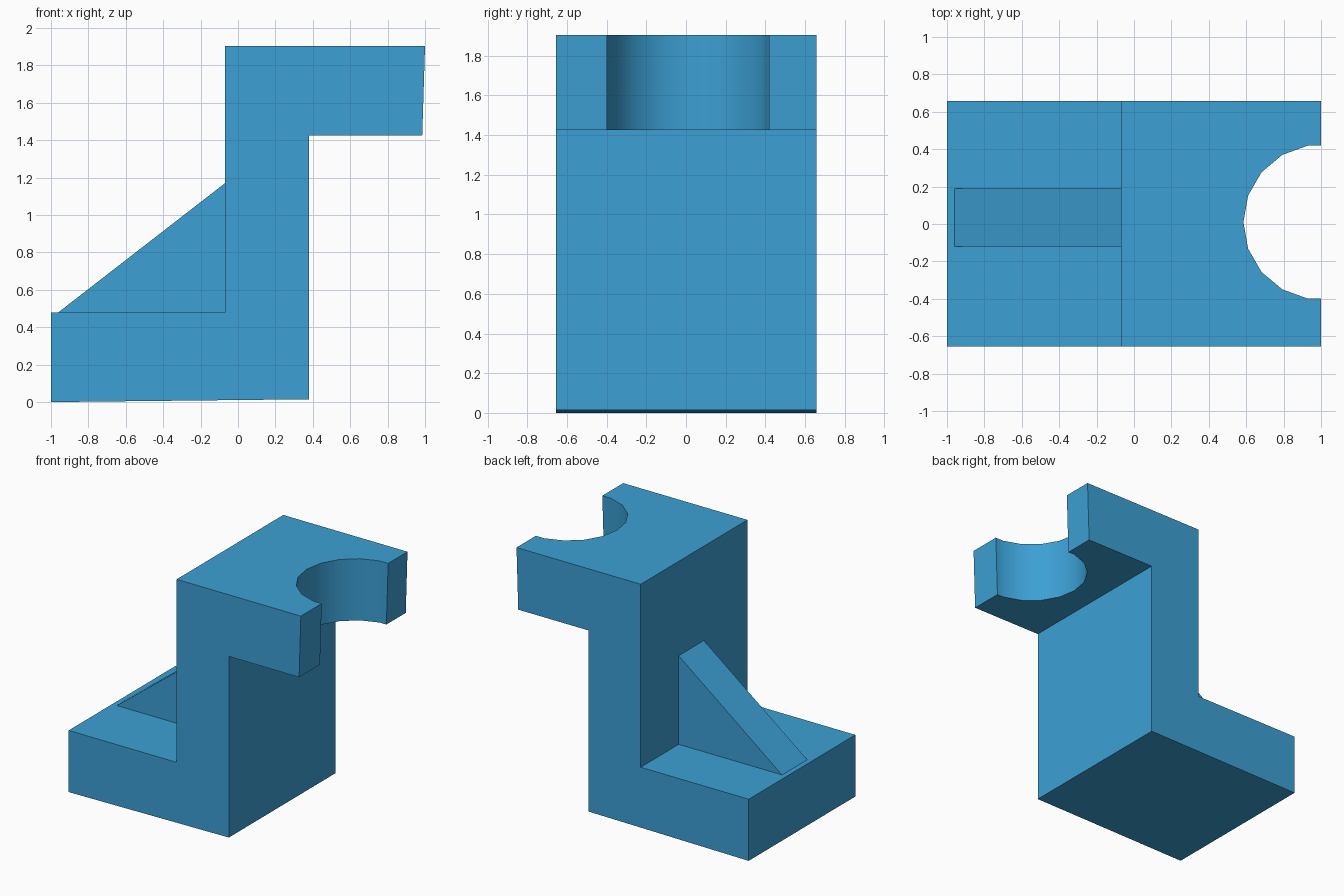
import bpy
import math

cube = bpy.data.objects.get("Cube")
if cube:
    bpy.data.objects.remove(cube, do_unlink=True)

# Single flat colour
blue = bpy.data.materials.new("sky_blue")
blue.use_nodes = True
colour = (0.045, 0.35, 0.66, 1)
blue.diffuse_color = colour
blue.node_tree.nodes["Principled BSDF"].inputs["Base Color"].default_value = colour


def extrude_profile(name, profile, y0, y1):
    """Extrude a counter-clockwise XZ profile from y0 to y1."""
    n = len(profile)
    verts = [(x, y, z) for y in (y0, y1) for x, z in profile]
    faces = [tuple(range(n)), tuple(reversed(range(n, 2 * n)))]
    for i in range(n):
        j = (i + 1) % n
        faces.append((i, i + n, j + n, j))
    mesh = bpy.data.meshes.new(name)
    mesh.from_pydata(verts, [], faces)
    mesh.materials.append(blue)
    obj = bpy.data.objects.new(name, mesh)
    bpy.context.collection.objects.link(obj)
    return obj


# Z-shaped bracket: foot, column and overhanging arm
bracket = extrude_profile("bracket_body", [
    (-1, 0), (0.38, 0.015), (0.38, 1.425), (0.985, 1.425),
    (1, 1.905), (-0.07, 1.905), (-0.07, 0.48), (-1, 0.48)], -0.655, 0.657)

# Sloped gusset between foot and column, sunk slightly into both
extrude_profile("gusset_rib", [
    (-0.96, 0.44), (-0.03, 0.44), (-0.03, 1.17),
    (-0.07, 1.17), (-0.96, 0.48)], -0.12, 0.19)

# Round notch in the end of the arm
bpy.ops.mesh.primitive_cylinder_add(
    vertices=18, radius=0.415, depth=0.8, location=(1.0, 0.01, 1.67),
    rotation=(0, 0, math.pi / 2))
cutter = bpy.context.object
cutter.name = "notch_cutter"
cutter.data.materials.append(blue)
cutter.hide_render = True

cut = bracket.modifiers.new("notch", "BOOLEAN")
cut.operation = "DIFFERENCE"
cut.solver = "EXACT"
cut.object = cutter

bpy.ops.object.select_all(action="DESELECT")
bracket.select_set(True)
bpy.context.view_layer.objects.active = bracket
bpy.ops.object.modifier_apply(modifier=cut.name)
bpy.data.objects.remove(cutter, do_unlink=True)
bpy.ops.object.shade_smooth_by_angle(angle=math.radians(30))
